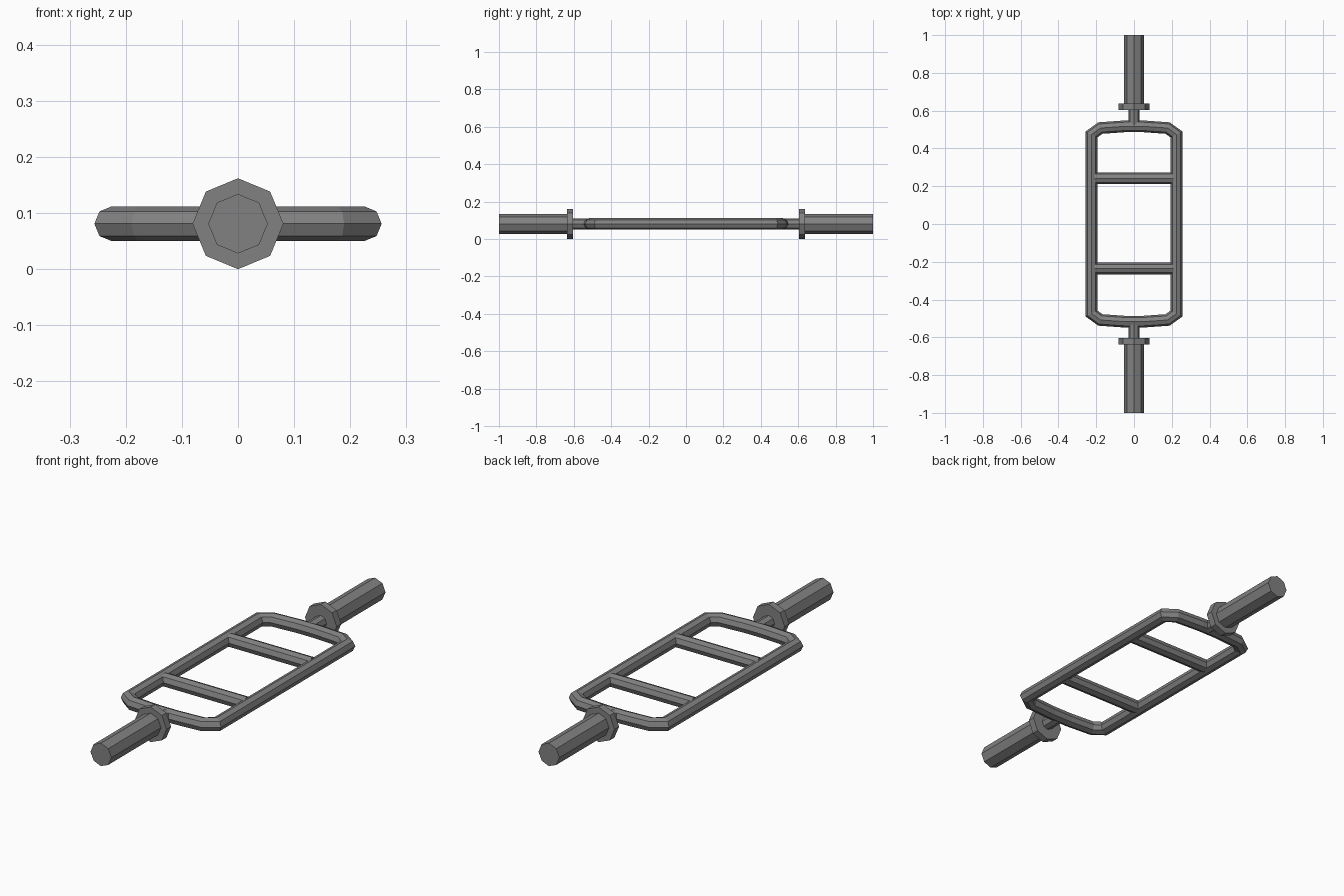
import bpy, bmesh
from math import sin, cos, pi
from mathutils import Vector

if "Cube" in bpy.data.objects:
    bpy.data.objects.remove(bpy.data.objects["Cube"], do_unlink=True)

SIDES = 8
AXIS_Z = 0.081
TUBE = 0.031

steel = bpy.data.materials.new("grey_steel")
steel.use_nodes = True
grey = (0.22, 0.22, 0.22, 1)
steel.diffuse_color = grey
steel.node_tree.nodes["Principled BSDF"].inputs["Base Color"].default_value = grey


def sweep(name, path, radius, closed=False):
    """Sweep an eight-sided section along a level path with mitred corners."""
    bm = bmesh.new()
    pts = [Vector((x, y, AXIS_Z)) for x, y in path]
    n = len(pts)
    up = Vector((0, 0, 1))
    rings = []
    for i, p in enumerate(pts):
        before = pts[i - 1] if closed or i > 0 else None
        after = pts[(i + 1) % n] if closed or i < n - 1 else None
        d1 = (p - before).normalized() if before else (after - p).normalized()
        d2 = (after - p).normalized() if after else d1
        side = (d1 + d2).normalized().cross(up)
        side /= side.dot(d1.cross(up))
        ring = []
        for k in range(SIDES):
            a = 2 * pi * k / SIDES
            ring.append(bm.verts.new(p + radius * (side * cos(a) + up * sin(a))))
        rings.append(ring)
    for i in range(n if closed else n - 1):
        r, s = rings[i], rings[(i + 1) % n]
        for k in range(SIDES):
            j = (k + 1) % SIDES
            bm.faces.new((r[k], r[j], s[j], s[k]))
    if not closed:
        bm.faces.new(rings[0])
        bm.faces.new(rings[-1])
    bmesh.ops.recalc_face_normals(bm, faces=bm.faces)
    mesh = bpy.data.meshes.new(name)
    bm.to_mesh(mesh)
    bm.free()
    mesh.materials.append(steel)
    obj = bpy.data.objects.new(name, mesh)
    bpy.context.collection.objects.link(obj)
    return obj


# Rounded rectangular frame, mirrored from one quarter of its outline
quarter = [(0.225, 0.474), (0.178, 0.508), (0.05, 0.517)]
back = quarter + [(-x, y) for x, y in reversed(quarter)]
outline = back + [(-x, -y) for x, y in back]
sweep("frame", outline, TUBE, closed=True)

# Hand grips across the frame
for name, y in (("back_grip", 0.242), ("front_grip", -0.236)):
    sweep(name, [(-0.21, y), (0.21, y)], TUBE)

# Neck, collar and weight sleeve at each end
for end, s in (("back", 1), ("front", -1)):
    sweep(end + "_neck", [(0, s * 0.515), (0, s * 0.61)], 0.03)
    sweep(end + "_collar", [(0, s * 0.604), (0, s * 0.637)], 0.081)
    sweep(end + "_sleeve", [(0, s * 0.63), (0, s)], 0.053)
